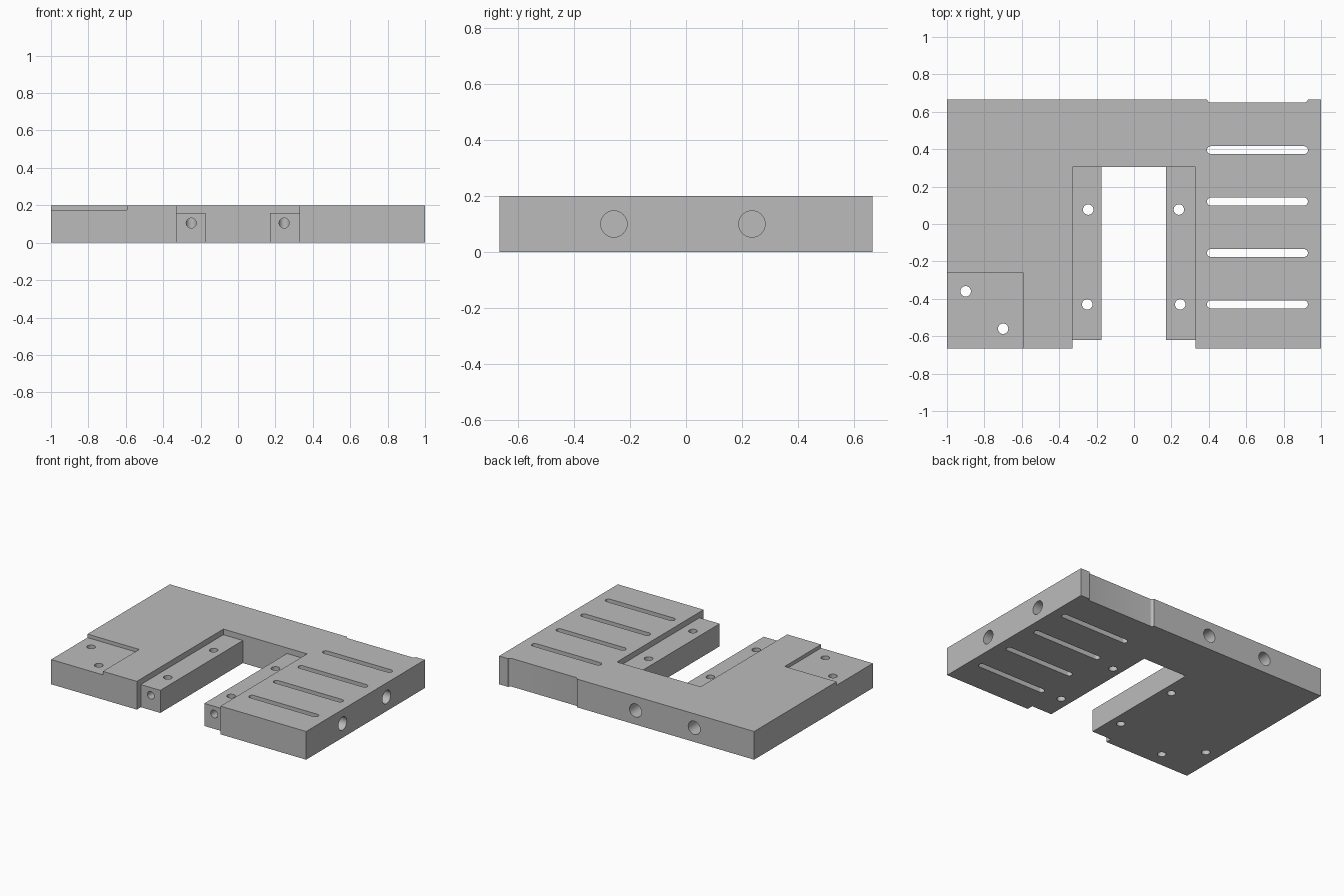
import bpy, bmesh, math
from mathutils import Matrix, Vector

if "Cube" in bpy.data.objects:
    bpy.data.objects.remove(bpy.data.objects["Cube"], do_unlink=True)

grey = bpy.data.materials.new("machined grey")
grey.use_nodes = True
grey.diffuse_color = (0.5, 0.5, 0.5, 1)
grey.node_tree.nodes["Principled BSDF"].inputs["Base Color"].default_value = (0.5, 0.5, 0.5, 1)


def prism(name, outline, z0, z1, matrix=Matrix()):
    """Extrude a flat outline from z0 to z1, then place it."""
    bm = bmesh.new()
    face = bm.faces.new([bm.verts.new((x, y, z0)) for x, y in outline])
    top = bmesh.ops.extrude_face_region(bm, geom=[face])["geom"]
    verts = [v for v in top if isinstance(v, bmesh.types.BMVert)]
    bmesh.ops.translate(bm, verts=verts, vec=(0, 0, z1 - z0))
    bmesh.ops.transform(bm, matrix=matrix, verts=bm.verts)
    bmesh.ops.recalc_face_normals(bm, faces=bm.faces)
    mesh = bpy.data.meshes.new(name)
    bm.to_mesh(mesh)
    bm.free()
    mesh.materials.append(grey)
    obj = bpy.data.objects.new(name, mesh)
    bpy.context.collection.objects.link(obj)
    return obj


def rect(x0, x1, y0, y1):
    return [(x0, y0), (x1, y0), (x1, y1), (x0, y1)]


def stadium(x0, x1, y, r, n=12):
    """Rounded slot outline; with x0 == x1 it is a circle."""
    pts = []
    for cx, start in ((x1, -math.pi / 2), (x0, math.pi / 2)):
        steps = n if x0 == x1 else n + 1
        for i in range(steps):
            a = start + math.pi * i / n
            pts.append((cx + r * math.cos(a), y + r * math.sin(a)))
    return pts


def drill(name, start, direction, r, depth):
    """Cutter for a blind round hole going inward from a side face."""
    d = Vector(direction)
    turn = d.to_track_quat("Z", "Y").to_matrix().to_4x4()
    return prism(name, stadium(0, 0, 0, r, 16), -0.1, depth,
                 Matrix.Translation(start) @ turn)


# U-shaped plate whose arms end in slightly set-back rails
plate = prism("mounting_plate", [
    (-1, -0.665), (-0.328, -0.665), (-0.328, -0.62), (-0.175, -0.62),
    (-0.175, 0.305), (0.17, 0.305), (0.17, -0.62), (0.328, -0.62),
    (0.328, -0.665), (1, -0.665), (1, 0.665), (-1, 0.665)], 0, 0.2)

# Lowered rail tops and corner step
cutters = [
    prism("rail_top_cutter", rect(-0.328, 0.328, -0.8, 0.305), 0.16, 0.3),
    prism("corner_step_cutter", rect(-1.1, -0.594, -0.8, -0.258), 0.175, 0.3),
]

# Vertical screw holes
for x, y in ((-0.245, 0.077), (-0.25, -0.43), (0.24, 0.077), (0.247, -0.43),
             (-0.9, -0.36), (-0.7, -0.56)):
    cutters.append(prism("screw_hole_cutter", stadium(x, x, y, 0.028), -0.1, 0.3))

# Evenly spaced vent slots, the last one open at the back edge
for i in range(5):
    cutters.append(prism("slot_cutter",
                         stadium(0.411, 0.909, -0.43 + 0.275 * i, 0.021), -0.1, 0.3))

# Blind holes in the rail ends, right-hand edge and back edge
for x in (-0.25, 0.247):
    cutters.append(drill("rail_hole_cutter", (x, -0.62, 0.105), (0, 1, 0), 0.027, 0.19))
for y in (-0.257, 0.235):
    cutters.append(drill("side_hole_cutter", (1, y, 0.1), (-1, 0, 0), 0.047, 0.3))
for x in (-0.07, -0.53):
    cutters.append(drill("back_hole_cutter", (x, 0.665, 0.1), (0, -1, 0), 0.047, 0.25))

bpy.ops.object.select_all(action="DESELECT")
bpy.context.view_layer.objects.active = plate
plate.select_set(True)
for cutter in cutters:
    cutter.hide_render = True
    mod = plate.modifiers.new("cut", "BOOLEAN")
    mod.operation = "DIFFERENCE"
    mod.solver = "EXACT"
    mod.object = cutter
    bpy.ops.object.modifier_apply(modifier=mod.name)
    bpy.data.objects.remove(cutter, do_unlink=True)

bpy.ops.object.shade_smooth_by_angle(angle=math.radians(30))
